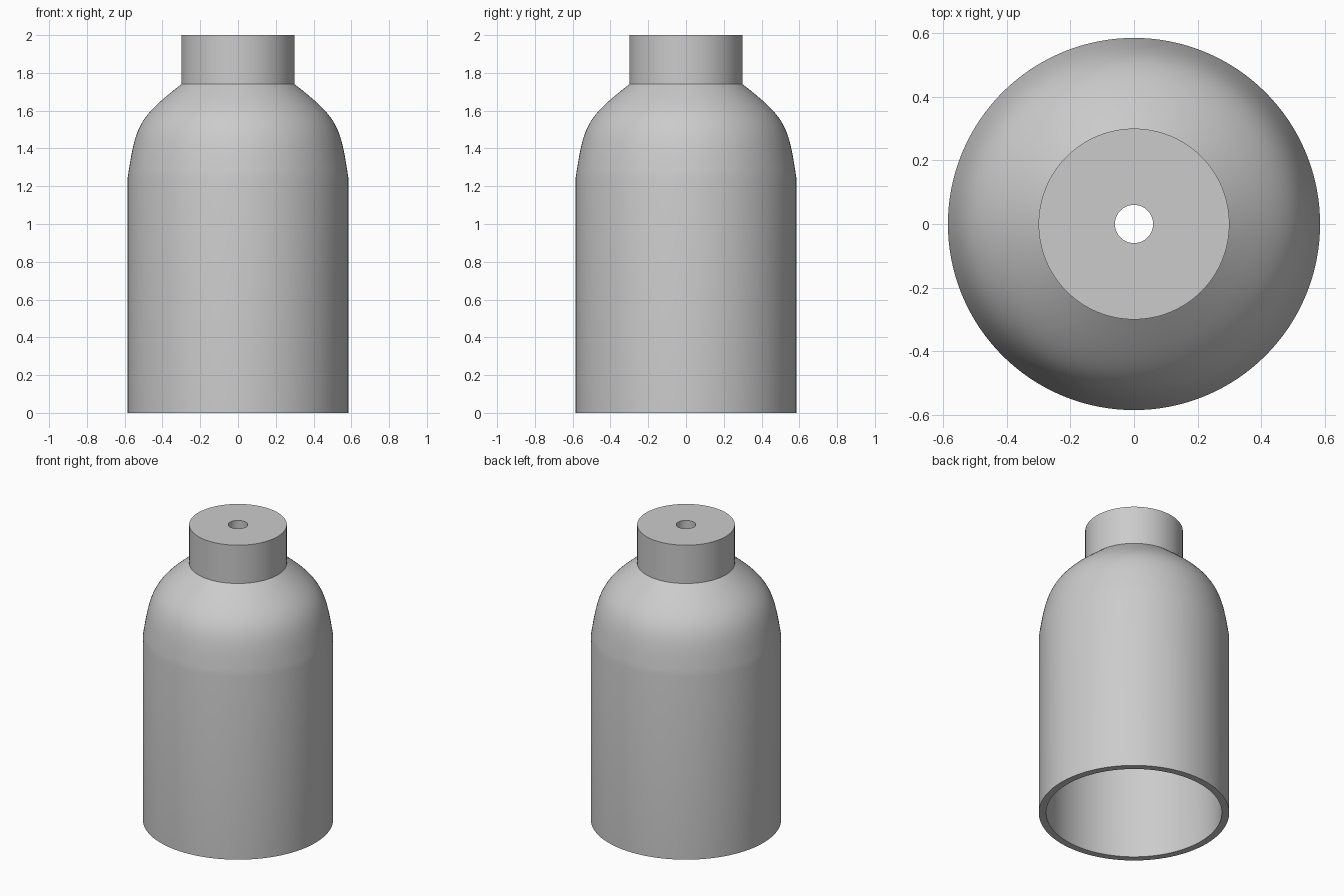
import bpy
import bmesh
import math
from mathutils import Vector
from mathutils.geometry import interpolate_bezier

cube = bpy.data.objects.get("Cube")
if cube:
    bpy.data.objects.remove(cube, do_unlink=True)

SIDES = 128
OUTER, NECK, HOLE, WALL = 0.585, 0.3, 0.06, 0.045
SHOULDER, COLLAR, TOP = 1.24, 1.74, 2.0

grey = bpy.data.materials.new("plain_grey")
grey.use_nodes = True
colour = (0.6, 0.6, 0.6, 1.0)
grey.diffuse_color = colour
grey.node_tree.nodes["Principled BSDF"].inputs["Base Color"].default_value = colour


def lathe(name, profile):
    """Spin a closed (radius, height) outline around z."""
    bm = bmesh.new()
    rings = []
    for i in range(SIDES):
        a = math.tau * i / SIDES
        rings.append([bm.verts.new((r * math.cos(a), r * math.sin(a), z))
                      for r, z in profile])
    for i in range(SIDES):
        near, far = rings[i], rings[(i + 1) % SIDES]
        for j in range(len(profile)):
            k = (j + 1) % len(profile)
            bm.faces.new((near[j], far[j], far[k], near[k]))
    bmesh.ops.recalc_face_normals(bm, faces=bm.faces[:])
    mesh = bpy.data.meshes.new(name)
    bm.to_mesh(mesh)
    bm.free()
    mesh.materials.append(grey)
    obj = bpy.data.objects.new(name, mesh)
    bpy.context.collection.objects.link(obj)
    return obj


# Domed shoulder outline, from the straight wall up to the neck
dome = [(p.x, p.y) for p in interpolate_bezier(
    Vector((OUTER, SHOULDER)), Vector((0.542, 1.526)),
    Vector((0.528, 1.561)), Vector((NECK, COLLAR)), 20)]

# Inner wall follows the dome at a constant thickness
inner = []
for j, (r, z) in enumerate(dome):
    a, b = dome[max(j - 1, 0)], dome[min(j + 1, len(dome) - 1)]
    along = Vector((b[0] - a[0], b[1] - a[1])).normalized()
    inner.append((r - WALL * along.y, z + WALL * along.x))

# Hollow body, solid neck and central bore in one outline
outline = [(OUTER, 0)] + dome + [(NECK, TOP), (HOLE, TOP), (HOLE, inner[-1][1])]
outline += inner[::-1] + [(OUTER - WALL, 0)]
shell = lathe("bell_shell", outline)

bpy.ops.object.select_all(action="DESELECT")
shell.select_set(True)
bpy.context.view_layer.objects.active = shell
bpy.ops.object.shade_smooth_by_angle(angle=math.radians(30))
